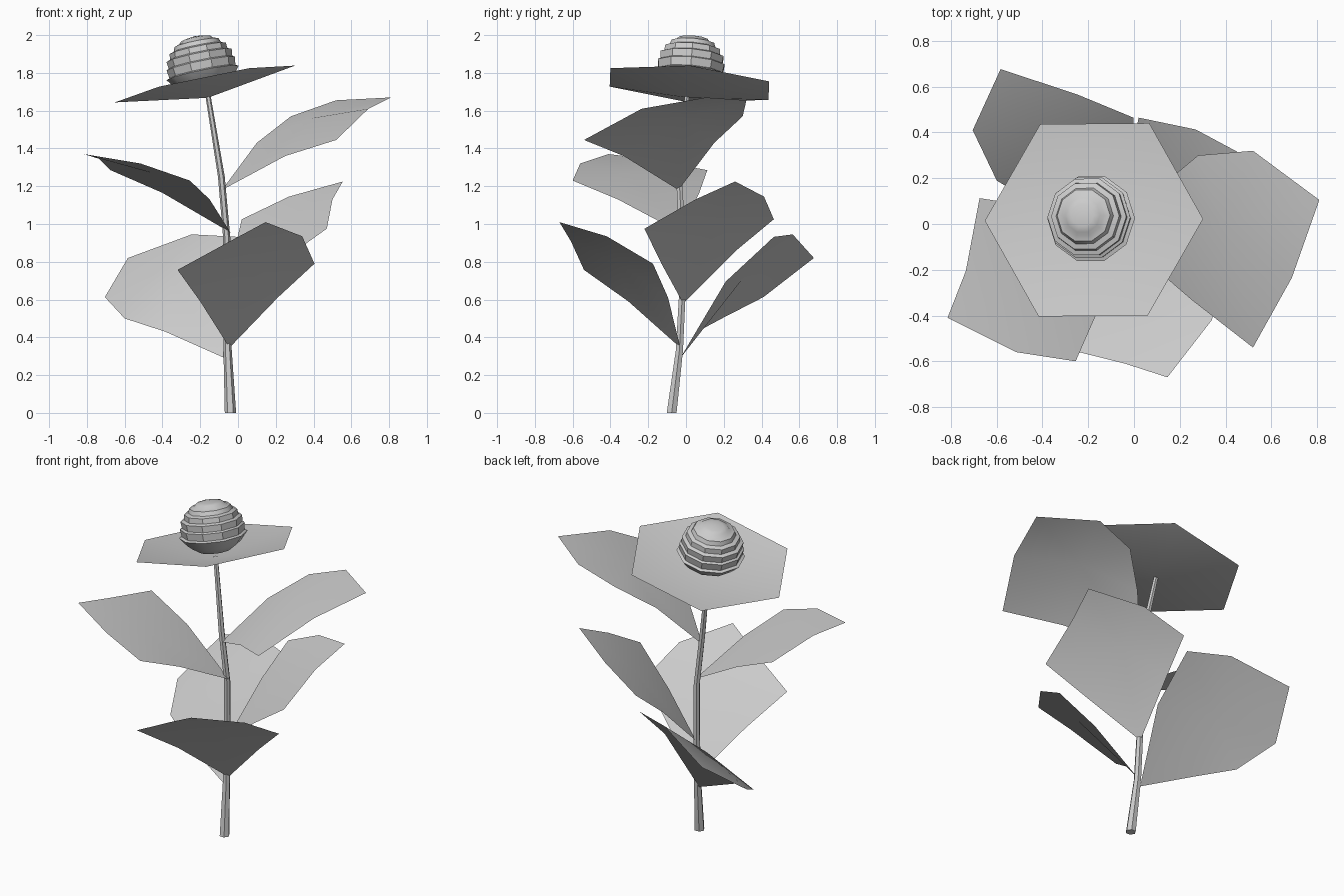
import bpy, bmesh
from math import cos, sin, tau
from mathutils import Vector, Matrix

if "Cube" in bpy.data.objects:
    bpy.data.objects.remove(bpy.data.objects["Cube"])


def finish(name, bm, angle):
    bmesh.ops.recalc_face_normals(bm, faces=bm.faces)
    mesh = bpy.data.meshes.new(name)
    bm.to_mesh(mesh)
    bm.free()
    ob = bpy.data.objects.new(name, mesh)
    bpy.context.collection.objects.link(ob)
    bpy.ops.object.select_all(action='DESELECT')
    ob.select_set(True)
    bpy.context.view_layer.objects.active = ob
    bpy.ops.object.shade_smooth_by_angle(angle=angle)
    return ob


def loft(name, rings, sides, matrix=Matrix(), angle=0.6, caps=True):
    """Join polygon rings given as (x, y, z, radius)."""
    bm = bmesh.new()
    loops = []
    for x, y, z, r in rings:
        loops.append([bm.verts.new(matrix @ Vector((x + r * cos(tau * i / sides),
                                                    y + r * sin(tau * i / sides), z)))
                      for i in range(sides)])
    for a, b in zip(loops, loops[1:]):
        for i in range(sides):
            j = (i + 1) % sides
            bm.faces.new((a[i], a[j], b[j], b[i]))
    if caps:
        bm.faces.new(loops[0])
        bm.faces.new(loops[-1])
    bmesh.ops.remove_doubles(bm, verts=bm.verts, dist=0.0005)
    return finish(name, bm, angle)


def leaf(name, *outline):
    """Bent 2x2 leaf card: outline runs base, left side, tip, right side."""
    p = [Vector(v) for v in outline]
    corners, mids = p[0::2], p[1::2]
    centre = sum(mids, Vector()) / 2 - sum(corners, Vector()) / 4
    bm = bmesh.new()
    v = [bm.verts.new(q) for q in p]
    c = bm.verts.new(centre)
    for i in range(0, 8, 2):
        bm.faces.new((v[i], v[i + 1], c, v[i - 1]))
    return finish(name, bm, 1.0)


# Curved tapering stem
loft("stem", [(-.04, -.076, 0, .030), (-.055, -.035, .33, .022),
              (-.06, -.020, .62, .020), (-.06, -.020, .93, .019),
              (-.088, -.037, 1.25, .018), (-.158, .005, 1.675, .014)], 6)

# Flower head, tilted along its axis
axis = Vector((-.205, .085, 1)).normalized()
head = (Matrix.Translation((-.16, .012, 1.668))
        @ Vector((0, 0, 1)).rotation_difference(axis).to_matrix().to_4x4())
loft("flower_petals", [(0, 0, 0, 0), (0, 0, .075, .487)], 6, head, 0.6, caps=False)

# Layered bud with small overlapping steps
bud = [(0, .03), (.095, .045), (.155, .085), (.195, .135), (.178, .142),
       (.185, .185), (.172, .192), (.176, .230), (.155, .238), (.152, .268),
       (.128, .276), (.118, .300), (.092, .308), (.078, .322), (.05, .328), (0, .335)]
loft("flower_bud", [(0, 0, t, r) for r, t in bud], 10, head, 0.6, caps=False)

# Leaves spiralling up the stem
leaf("leaf_back_low", (-.07, -.03, .29), (-.385, .06, .43), (-.60, .19, .50),
     (-.705, .41, .613), (-.583, .677, .82), (-.245, .565, .945),
     (-.003, .465, .932), (.0, .21, .695))
leaf("leaf_front_low", (-.045, -.03, .345), (.21, -.095, .61), (.405, -.175, .79),
     (.34, -.42, .935), (.146, -.67, 1.01), (-.04, -.61, .91),
     (-.32, -.54, .757), (-.20, -.305, .59))
leaf("leaf_right_mid", (-.06, -.015, .58), (-.02, .26, .855), (.02, .465, 1.025),
     (.27, .413, 1.145), (.555, .26, 1.225), (.50, .05, 1.13),
     (.47, -.22, .975), (.21, -.13, .79))
leaf("leaf_left_high", (-.04, -.03, .955), (-.15, -.36, 1.13), (-.255, -.60, 1.23),
     (-.515, -.56, 1.32), (-.815, -.41, 1.37), (-.735, -.205, 1.345),
     (-.675, .113, 1.285), (-.40, .07, 1.165))
leaf("leaf_right_high", (-.085, -.04, 1.18), (.10, .15, 1.43), (.28, .30, 1.57),
     (.52, .32, 1.655), (.81, .105, 1.67), (.69, -.235, 1.61),
     (.52, -.54, 1.445), (.25, -.33, 1.36))
